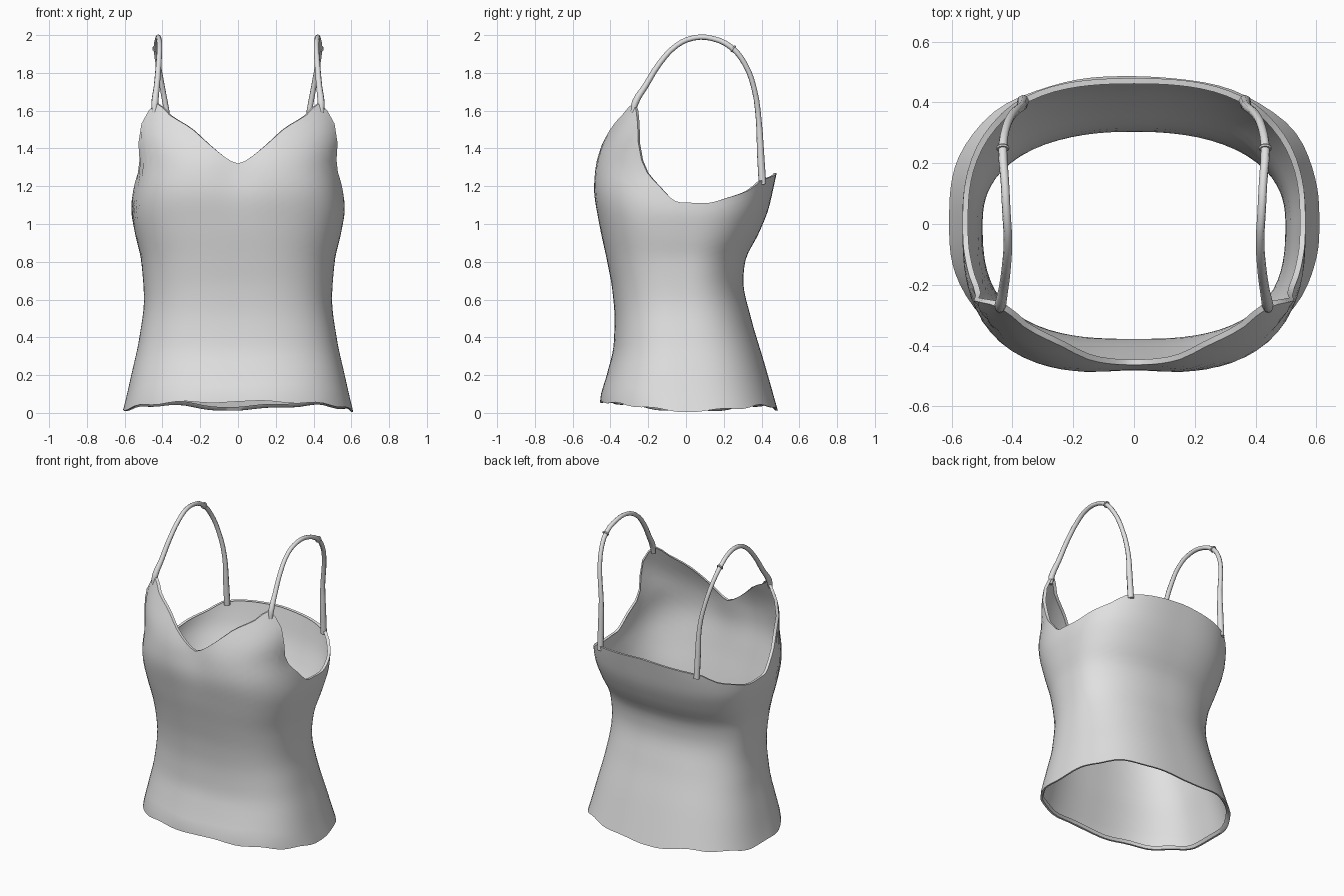
import bpy, bmesh, math
from mathutils import Vector

if "Cube" in bpy.data.objects:
    bpy.data.objects.remove(bpy.data.objects["Cube"])

fabric = bpy.data.materials.new("light grey fabric")
fabric.diffuse_color = (0.75, 0.75, 0.75, 1)
fabric.use_nodes = True
fabric.node_tree.nodes["Principled BSDF"].inputs["Base Color"].default_value = fabric.diffuse_color


def curve_at(keys, x):
    """Smooth value through a short list of (position, value) keys."""
    x = min(max(x, keys[0][0]), keys[-1][0])
    slope = [(b[1] - a[1]) / (b[0] - a[0]) for a, b in zip(keys, keys[1:])]
    for i in range(len(slope)):
        (x0, y0), (x1, y1) = keys[i], keys[i + 1]
        if x <= x1:
            # tangents vanish at local extremes, so nothing overshoots
            def tangent(a, b):
                return 0 if a * b <= 0 else 2 * a * b / (a + b)
            m0 = tangent(slope[i - 1], slope[i]) if i else slope[0]
            m1 = tangent(slope[i], slope[i + 1]) if i + 1 < len(slope) else slope[-1]
            h = x1 - x0
            t = (x - x0) / h
            return (y0 * (1 + 2 * t) * (1 - t) ** 2 + m0 * h * t * (1 - t) ** 2
                    + y1 * t * t * (3 - 2 * t) + m1 * h * t * t * (t - 1))


# Height profiles: half width, front and back depth, squareness of front and back
WIDTH = [(0.01, .61), (.06, .597), (.2, .565), (.4, .522), (.6, .498), (.8, .512), (.95, .545),
         (1.08, .565), (1.2, .555), (1.3, .543), (1.42, .57), (1.5, .58), (1.63, .56)]
FRONT = [(0.01, .44), (.06, .455), (.2, .42), (.36, .383), (.5, .378), (.65, .39), (.8, .417),
         (1.0, .46), (1.2, .493), (1.3, .487), (1.4, .46), (1.5, .415), (1.63, .36)]
BACK = [(0.01, .487), (.27, .413), (.5, .345), (.7, .303), (.8, .313), (.95, .385),
        (1.08, .437), (1.2, .465), (1.27, .48)]
FRONT_POWER = [(0, 2.5), (.3, 2.65), (.6, 2.75), (1.0, 2.85), (1.2, 2.95), (1.4, 2.8), (1.63, 2.75)]
BACK_POWER = [(0, 2.6), (.3, 2.5), (.7, 2.3), (1.0, 2.6), (1.2, 2.85)]
# Edge heights around half the body, in degrees from the front
TOP = [(0, 1.32), (9, 1.42), (18.5, 1.51), (32, 1.575), (45, 1.64), (56, 1.55), (65, 1.4),
       (72, 1.29), (81, 1.2), (89, 1.115), (97, 1.11), (112, 1.14), (130, 1.18),
       (142, 1.23), (180, 1.27)]
HEM = [(0, .06), (30, .055), (60, .035), (90, .01), (120, .025), (145, .04), (180, .012)]


def body_point(angle, z, inset=0):
    s, c = math.sin(angle), math.cos(angle)
    power = 2 / curve_at(FRONT_POWER if c > 0 else BACK_POWER, z)
    x = (curve_at(WIDTH, z) - inset) * math.copysign(abs(s) ** power, s)
    y = (curve_at(FRONT if c > 0 else BACK, z) - inset) * abs(c) ** power
    if c > 0:  # shallow dip between the bust halves
        y -= .02 * math.exp(-(x / .12) ** 2 - ((z - 1.32) / .18) ** 2)
    return Vector((x, -y if c > 0 else y, z))


# Body: columns around, each stretched between the hem and the top edge,
# with a narrow lip turned inward at both ends
COLS, ROWS = 96, 30
bm = bmesh.new()
grid = []
for i in range(COLS):
    t = 2 * math.pi * i / COLS
    a = t - .7 * math.sin(4 * t) / 4
    deg = math.degrees(a)
    deg = min(deg, 360 - deg)
    z0, z1 = curve_at(HEM, deg), curve_at(TOP, deg)
    z0 += .006 * math.sin(11 * a)
    column = [body_point(a, z0 + .02, .02), body_point(a, z0 + .001, .012)]
    column += [body_point(a, z0 + (z1 - z0) * j / ROWS) for j in range(ROWS + 1)]
    column += [body_point(a, z1 - .002, .018)]
    grid.append([bm.verts.new(p) for p in column])
for i in range(COLS):
    left, right = grid[i], grid[(i + 1) % COLS]
    for j in range(len(left) - 1):
        bm.faces.new((left[j], right[j], right[j + 1], left[j + 1]))
mesh = bpy.data.meshes.new("camisole_body")
bm.to_mesh(mesh)
bm.free()
mesh.materials.append(fabric)
body = bpy.data.objects.new("camisole_body", mesh)
bpy.context.collection.objects.link(body)


def smooth(obj):
    bpy.ops.object.select_all(action='DESELECT')
    obj.select_set(True)
    bpy.context.view_layer.objects.active = obj
    bpy.ops.object.shade_smooth_by_angle(angle=math.radians(50))


smooth(body)

# Straps: path points with a thickness, front tip to back edge
STRAP = [(.442, -.28, 1.59, .014), (.44, -.268, 1.645, .019), (.43, -.215, 1.73, .016),
         (.42, -.14, 1.85, .015), (.415, -.05, 1.945, .014), (.42, .04, 1.985, .014),
         (.425, .14, 1.982, .014), (.432, .24, 1.935, .015), (.423, .31, 1.85, .014),
         (.40, .36, 1.72, .014), (.372, .385, 1.55, .015), (.367, .395, 1.37, .019),
         (.365, .405, 1.21, .02)]
for side, name in ((1, "right"), (-1, "left")):
    cu = bpy.data.curves.new(name + "_strap_path", 'CURVE')
    cu.dimensions = '3D'
    cu.bevel_depth = 1
    cu.bevel_resolution = 2
    cu.use_fill_caps = True
    sp = cu.splines.new('BEZIER')
    sp.resolution_u = 3
    sp.bezier_points.add(len(STRAP) - 1)
    for p, (x, y, z, r) in zip(sp.bezier_points, STRAP):
        p.co = (side * x, y, z)
        p.radius = r
        p.handle_left_type = p.handle_right_type = 'AUTO'
    path = bpy.data.objects.new(name + "_strap_path", cu)
    bpy.context.collection.objects.link(path)
    deps = bpy.context.evaluated_depsgraph_get()
    strap_mesh = bpy.data.meshes.new_from_object(path.evaluated_get(deps))
    bpy.data.objects.remove(path)
    strap = bpy.data.objects.new(name + "_strap", strap_mesh)
    bpy.context.collection.objects.link(strap)
    strap_mesh.materials.clear()
    strap_mesh.materials.append(fabric)
    smooth(strap)

    # Adjuster ring near the top of the strap
    bpy.ops.mesh.primitive_torus_add(major_segments=14, minor_segments=6, major_radius=.016,
                                     minor_radius=.006, location=(side * .432, .25, 1.928),
                                     rotation=(math.radians(-125), 0, 0))
    ring = bpy.context.object
    ring.name = name + "_strap_ring"
    ring.data.materials.append(fabric)
    smooth(ring)
